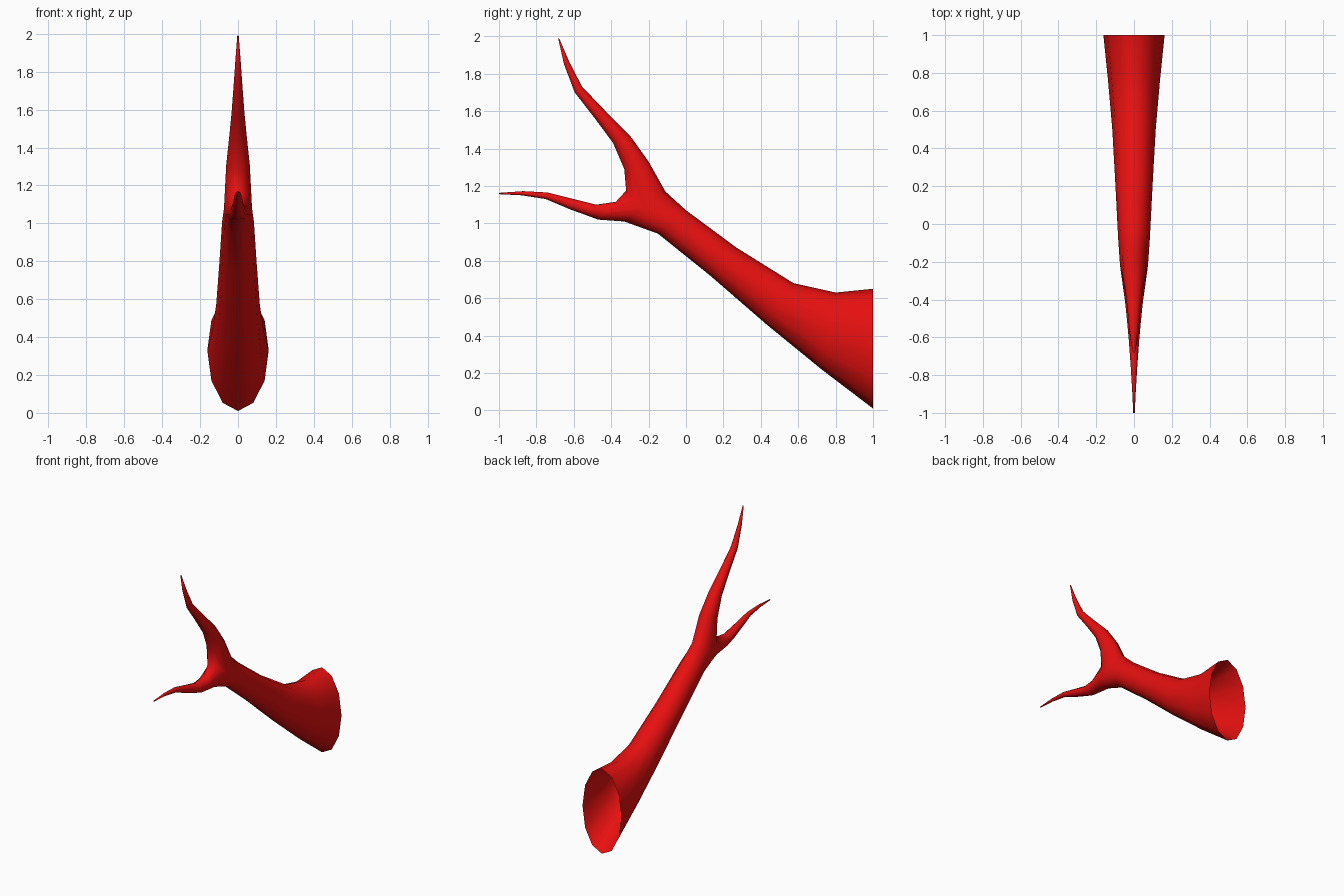
import bpy, bmesh, math
from mathutils import Vector

cube = bpy.data.objects.get("Cube")
if cube:
    bpy.data.objects.remove(cube)

SIDES = 12
HALF = SIDES // 2

red = bpy.data.materials.new("glossy_red")
red.use_nodes = True
red.diffuse_color = (0.8, 0.005, 0.005, 1)
red.node_tree.nodes["Principled BSDF"].inputs["Base Color"].default_value = red.diffuse_color

bm = bmesh.new()


def side_point(p):
    return Vector((0, p[0], p[1]))


def ring(top, bottom, width, centre=None):
    """Oval of vertices through two (y, z) profile points, starting at the top."""
    t, b = side_point(top), side_point(bottom)
    c = side_point(centre) if centre else (t + b) / 2
    verts = []
    for k in range(SIDES):
        a = 2 * math.pi * k / SIDES
        reach = (t - c) * max(math.cos(a), 0) + (b - c) * max(-math.cos(a), 0)
        verts.append(bm.verts.new(c + reach + Vector((width * math.sin(a), 0, 0))))
    return verts


def loft(rings):
    for r, s in zip(rings, rings[1:]):
        for k in range(SIDES):
            n = (k + 1) % SIDES
            bm.faces.new((r[k], r[n], s[n], s[k]))


# Fork: one outer ring, plus an arch of vertices shared by both tines
side, crotch = (-0.22, 1.08), (-0.32, 1.175)
outer = ring((-0.11, 1.17), (-0.33, 1.01), 0.074, side)
q = SIDES // 4
arch = {}
for k in range(q + 1, SIDES - q):
    a = 2 * math.pi * k / SIDES
    p = side_point(side) + (side_point(crotch) - side_point(side)) * -math.cos(a)
    arch[k] = bm.verts.new(p + Vector((0.074 * math.sin(a), 0, 0)))
upper_start = [arch.get(k, outer[k]) for k in range(SIDES)]
lower_start = [arch.get((HALF - k) % SIDES, outer[k]) for k in range(SIDES)]

# Main stem, open at its wide base
stem = [
    ring((1.0, 0.65), (1.0, 0.01), 0.162),
    ring((0.80, 0.63), (0.73, 0.215), 0.138),
    ring((0.575, 0.68), (0.43, 0.46), 0.115),
    ring((0.27, 0.87), (0.13, 0.72), 0.098),
    ring((0.0, 1.07), (-0.15, 0.945), 0.084),
]
loft(stem + [outer])

# Upper tine, rising
upper = [
    ring((-0.20, 1.33), (-0.33, 1.29), 0.062),
    ring((-0.30, 1.47), (-0.39, 1.43), 0.047),
    ring((-0.43, 1.60), (-0.49, 1.565), 0.034),
    ring((-0.555, 1.73), (-0.595, 1.70), 0.024),
    ring((-0.625, 1.865), (-0.652, 1.85), 0.014),
    ring((-0.676, 1.985), (-0.684, 1.99), 0.004),
]
loft([upper_start] + upper)

# Lower tine, reaching forward
lower = [
    ring((-0.375, 1.115), (-0.47, 1.02), 0.046),
    ring((-0.48, 1.10), (-0.54, 1.046), 0.037),
    ring((-0.60, 1.13), (-0.62, 1.075), 0.028),
    ring((-0.74, 1.165), (-0.75, 1.13), 0.018),
    ring((-0.87, 1.172), (-0.88, 1.15), 0.010),
    ring((-1.0, 1.163), (-1.0, 1.156), 0.004),
]
loft([lower_start] + lower)

# Blunt tips
for tip in (upper[-1], lower[-1]):
    bm.faces.new(tip)

bmesh.ops.recalc_face_normals(bm, faces=bm.faces)
mesh = bpy.data.meshes.new("forked_horn")
bm.to_mesh(mesh)
bm.free()
mesh.materials.append(red)
mesh.shade_smooth()
horn = bpy.data.objects.new("forked_horn", mesh)
bpy.context.collection.objects.link(horn)
